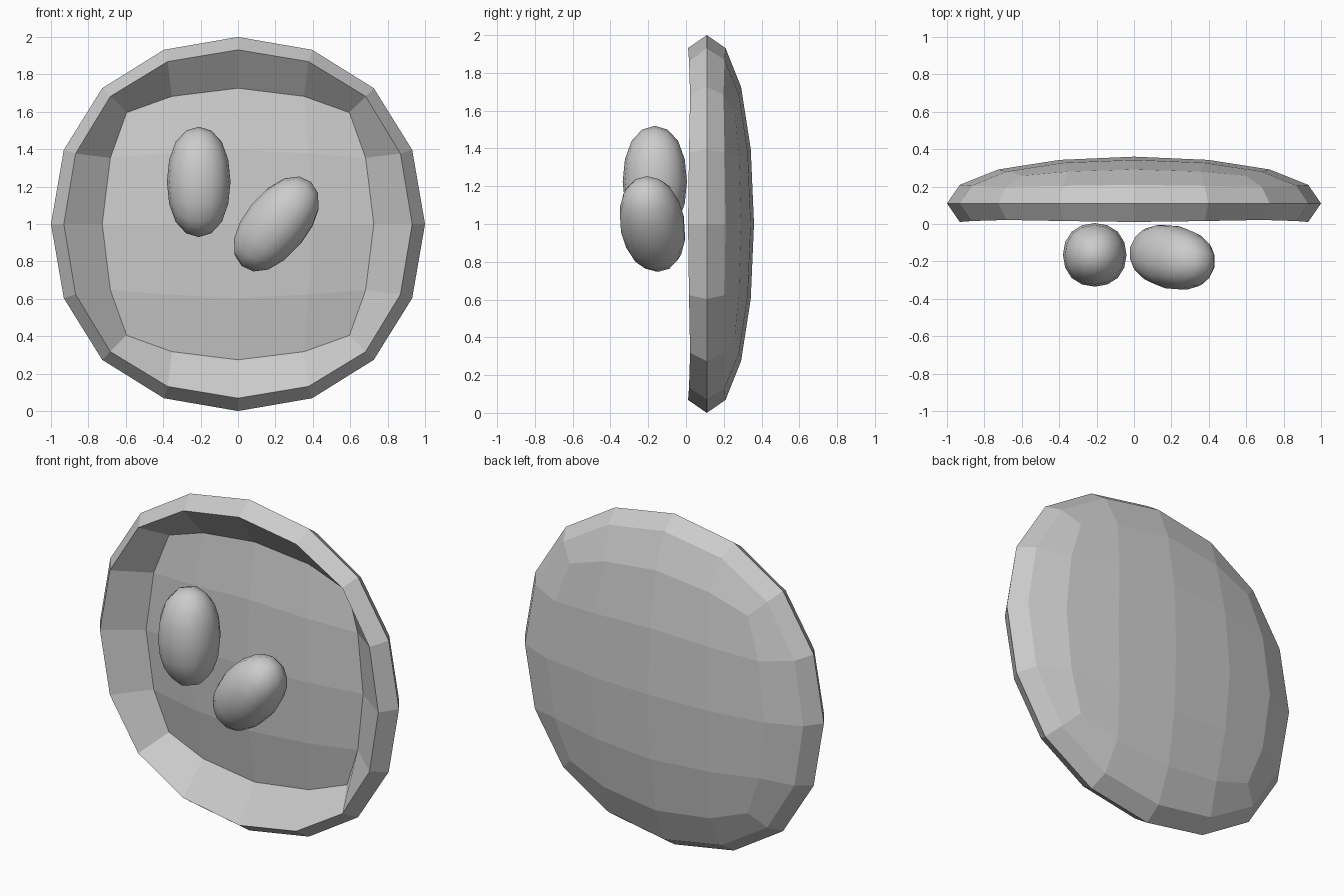
import bpy
from mathutils import Vector

if "Cube" in bpy.data.objects:
    bpy.data.objects.remove(bpy.data.objects["Cube"])

grey = bpy.data.materials.new("plain_grey")
grey.use_nodes = True
grey.diffuse_color = (0.6, 0.6, 0.6, 1)
grey.node_tree.nodes["Principled BSDF"].inputs["Base Color"].default_value = (0.6, 0.6, 0.6, 1)


def rounded_block(name, half_size):
    """A cube subdivided into a ball, stretched to the given half sizes."""
    bpy.ops.mesh.primitive_cube_add(size=2)
    obj = bpy.context.object
    obj.name = name
    mod = obj.modifiers.new("round", "SUBSURF")
    mod.levels = 2
    bpy.ops.object.modifier_apply(modifier=mod.name)
    reach = max(v.co.z for v in obj.data.vertices)
    for v in obj.data.vertices:
        v.co = Vector(c / reach * h for c, h in zip(v.co, half_size))
    obj.data.materials.append(grey)
    return obj


# Shallow dish: a flattened ball with its front cap pushed inward
depth, push = 0.25, 0.23
dish = rounded_block("dish", (1, depth, 1))
for v in dish.data.vertices:
    if v.co.y < -0.5 * depth:
        v.co.y += push
dish.location = (0, 0.11, 1)
bpy.ops.object.shade_flat()

# Two smooth pebbles in front of the dish: centre, half sizes, long axis
pebbles = {
    "upright_pebble": ((-0.21, -0.165, 1.225), (0.17, 0.17, 0.295), (0, 0, 1)),
    "leaning_pebble": ((0.205, -0.178, 1.0), (0.17, 0.17, 0.295), (0.63, -0.15, 0.77)),
}
for name, (centre, half, axis) in pebbles.items():
    pebble = rounded_block(name, half)
    pebble.location = centre
    if axis[0]:
        pebble.rotation_euler = Vector(axis).to_track_quat("Z", "Y").to_euler()
    bpy.ops.object.shade_smooth()
